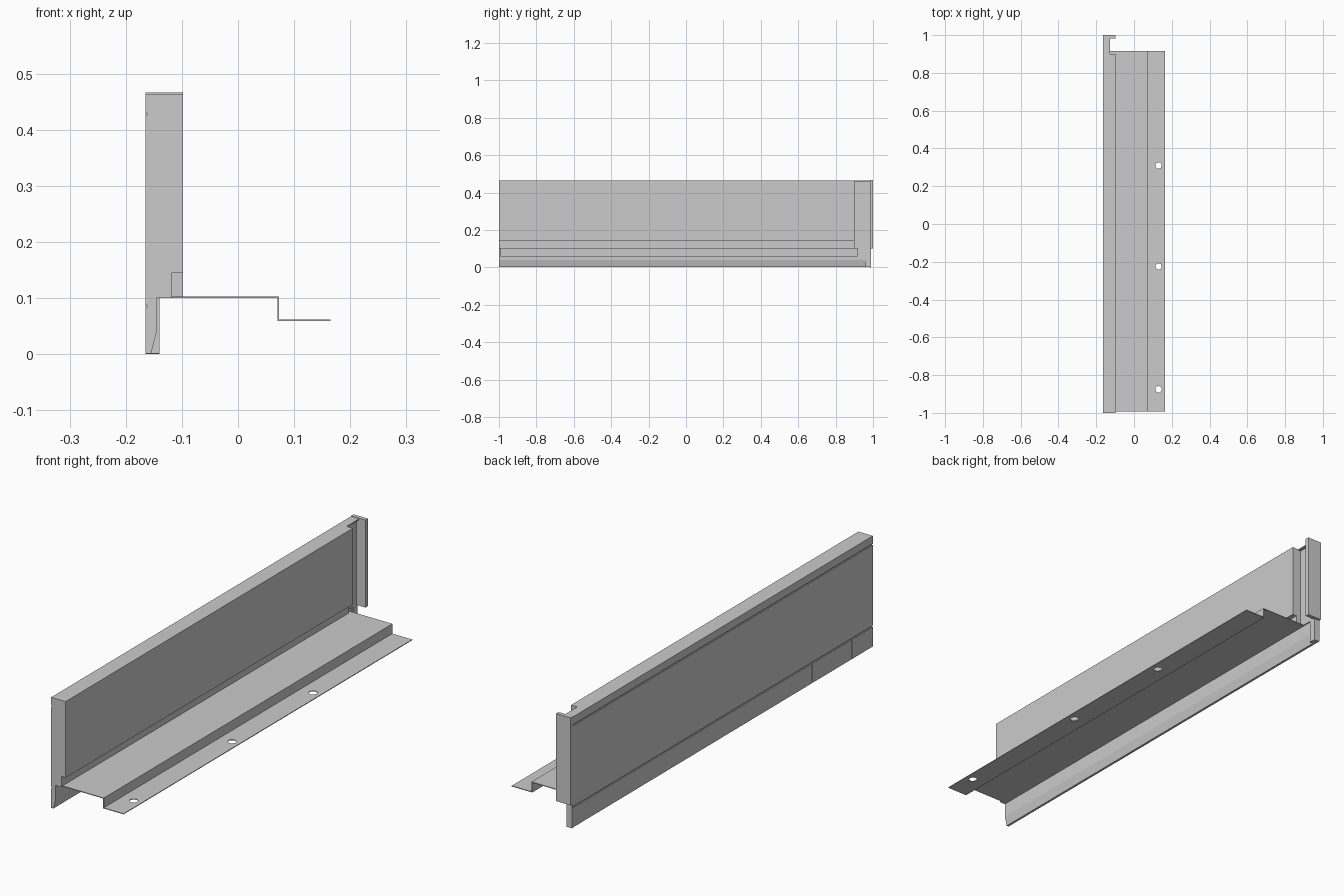
import bpy, bmesh
from mathutils import Vector

if "Cube" in bpy.data.objects:
    bpy.data.objects.remove(bpy.data.objects["Cube"])


def extrude_y(name, profile, y0, y1):
    """Closed x-z profile swept from y0 to y1."""
    bm = bmesh.new()
    face = bm.faces.new([bm.verts.new((x, y0, z)) for x, z in profile])
    swept = bmesh.ops.extrude_face_region(bm, geom=[face])["geom"]
    verts = [v for v in swept if isinstance(v, bmesh.types.BMVert)]
    bmesh.ops.translate(bm, verts=verts, vec=Vector((0, y1 - y0, 0)))
    bmesh.ops.recalc_face_normals(bm, faces=bm.faces[:])
    mesh = bpy.data.meshes.new(name)
    bm.to_mesh(mesh)
    bm.free()
    obj = bpy.data.objects.new(name, mesh)
    bpy.context.collection.objects.link(obj)
    return obj


def box(name, x0, x1, y0, y1, z0, z1):
    return extrude_y(name, [(x0, z0), (x1, z0), (x1, z1), (x0, z1)], y0, y1)


def cut(target, cutter):
    mod = target.modifiers.new(cutter.name, 'BOOLEAN')
    mod.operation = 'DIFFERENCE'
    mod.solver = 'EXACT'
    mod.object = cutter
    cutter.hide_render = True
    cutter.hide_set(True)


BACK, TOP = -0.165, 0.464

# Outer face with two shallow horizontal grooves, listed top to bottom
outer = [(BACK, TOP)]
for z in (0.428, 0.085):
    outer += [(BACK, z + 0.003), (BACK + 0.003, z + 0.002),
              (BACK + 0.003, z - 0.002), (BACK, z - 0.003)]
outer.append((BACK, 0.001))
skirt = [(-0.155, 0.001), (-0.145, 0.04), (-0.145, 0.1)]

# Main panel with stepped lower edge and tapered skirt
panel = extrude_y("front_panel", outer + skirt + [
    (-0.118, 0.1), (-0.118, 0.145), (-0.098, 0.145), (-0.098, TOP)], -1, 0.9)

# Narrow neck carrying the end flange, with a thin top lip
lip = [(-0.14, 0.1), (-0.14, TOP - 0.004), (-0.127, TOP - 0.004), (-0.127, TOP)]
extrude_y("panel_neck", outer + skirt + lip, 0.9, 0.96)
extrude_y("neck_end", outer + [(-0.14, 0.001)] + lip, 0.96, 0.983)

# Turned end flange and the foot below it
box("end_flange", BACK, -0.098, 0.983, 1.0, 0.1, TOP + 0.002)
box("end_foot", BACK, -0.14, 0.983, 0.99, 0.0, 0.1)

# Upright seams around the insert in the lower strip
for i, y in enumerate((-0.6, -0.86)):
    cut(panel, box(f"seam_cutter_{i}", -0.18, BACK + 0.002,
                   y - 0.002, y + 0.002, -0.01, 0.085))

# Bent sheet bracket
t = 0.003
bracket = extrude_y("bent_bracket", [
    (-0.145, 0.103), (-0.145, 0.1), (0.07, 0.1), (0.07, 0.059),
    (0.165, 0.059), (0.165, 0.059 + t), (0.073, 0.059 + t), (0.073, 0.103)],
    -0.992, 0.917)

# Screw holes in the lower bracket flange
for i, y in enumerate((-0.875, -0.225, 0.31)):
    bpy.ops.mesh.primitive_cylinder_add(vertices=32, radius=0.017, depth=0.05,
                                        location=(0.13, y, 0.06))
    cutter = bpy.context.object
    cutter.name = f"hole_cutter_{i}"
    cut(bracket, cutter)
